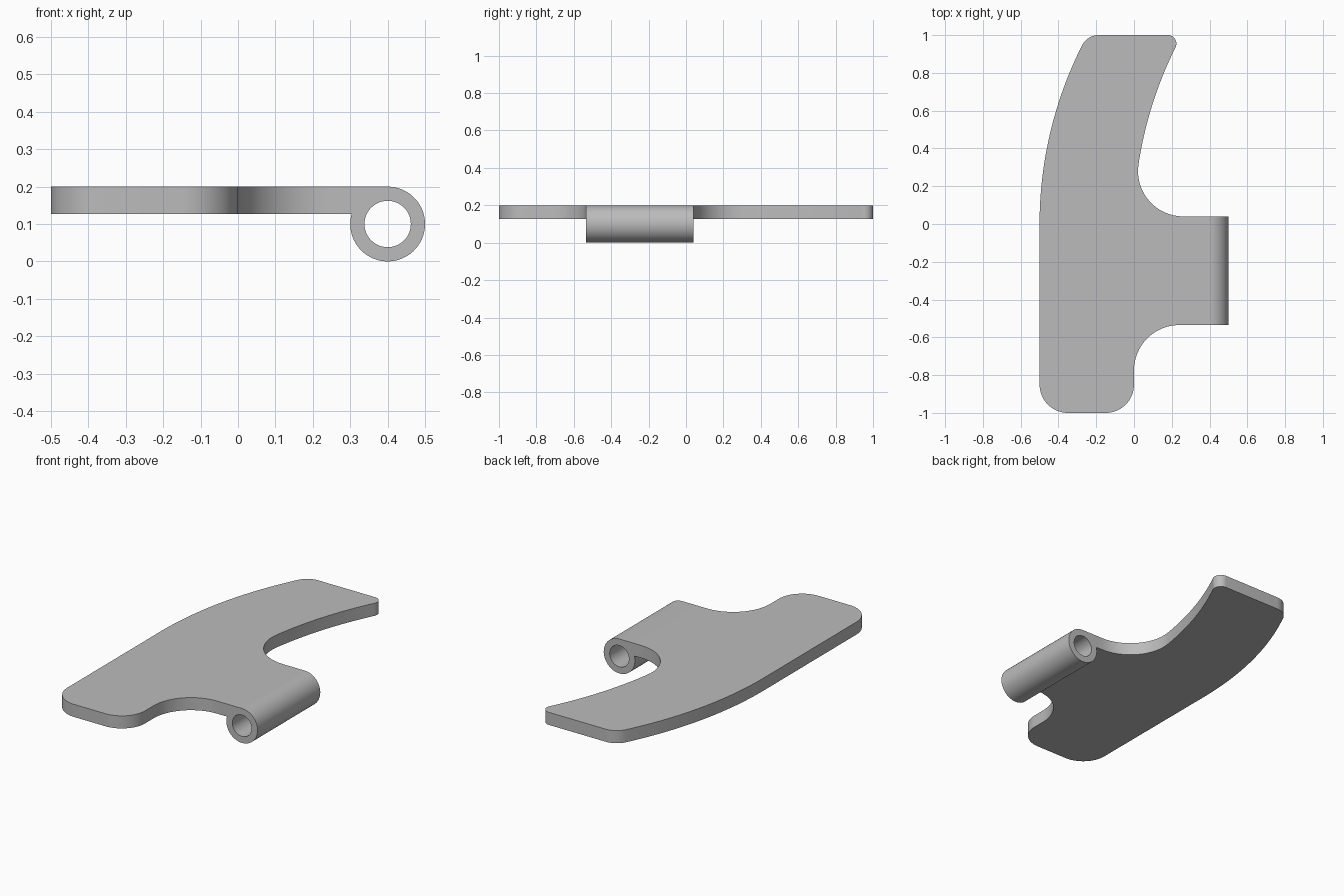
import bpy, bmesh
from math import sin, cos, radians, degrees, atan2, sqrt, pi
from mathutils import Vector

cube = bpy.data.objects.get("Cube")
if cube:
    bpy.data.objects.remove(cube, do_unlink=True)

TOP, UNDER = 0.2, 0.127            # plate heights
FRONT, BACK = -0.535, 0.04         # knuckle ends
PIN_X, PIN_Z, OUTER, HOLE = 0.4, 0.1, 0.1, 0.062
JOIN_X = PIN_X - sqrt(OUTER**2 - (UNDER - PIN_Z)**2)   # where plate meets knuckle

steel = bpy.data.materials.new("plain grey")
steel.use_nodes = True
grey = (0.5, 0.5, 0.5, 1)
steel.diffuse_color = grey
steel.node_tree.nodes["Principled BSDF"].inputs["Base Color"].default_value = grey


def arc(cx, cy, r, start, end, n=16):
    """Points along an arc, angles in degrees."""
    angles = [radians(start + (end - start) * i / n) for i in range(n + 1)]
    return [(cx + r * cos(a), cy + r * sin(a)) for a in angles]


def prism(name, loops, place, direction):
    """Extrude an outline, with optional holes, leaving the joint side open."""
    bm = bmesh.new()
    edges = []
    for loop in loops:
        verts = [bm.verts.new(place(*p)) for p in loop]
        if len(loops) == 1:
            bm.faces.new(verts)
        else:
            edges += [bm.edges.new((v, verts[i - 1])) for i, v in enumerate(verts)]
    if edges:
        bmesh.ops.triangle_fill(bm, edges=edges, use_beauty=True)
    ext = bmesh.ops.extrude_face_region(bm, geom=bm.faces[:], use_keep_orig=True)
    moved = [g for g in ext["geom"] if isinstance(g, bmesh.types.BMVert)]
    bmesh.ops.translate(bm, verts=moved, vec=Vector(direction))
    bmesh.ops.recalc_face_normals(bm, faces=bm.faces[:])
    joint = [f for f in bm.faces if all(abs(v.co.x - JOIN_X) < 1e-5 for v in f.verts)]
    bmesh.ops.delete(bm, geom=joint, context='FACES_ONLY')
    mesh = bpy.data.meshes.new(name)
    bm.to_mesh(mesh)
    bm.free()
    mesh.materials.append(steel)
    obj = bpy.data.objects.new(name, mesh)
    bpy.context.collection.objects.link(obj)
    bpy.ops.object.select_all(action='DESELECT')
    obj.select_set(True)
    bpy.context.view_layer.objects.active = obj
    bpy.ops.object.shade_smooth_by_angle(angle=radians(30))


# Two long sweeping edges of equal radius; small corners are tangent to them
SWEEP = 2.1
INNER_X, OUTER_X = SWEEP, SWEEP - 0.5


def tangent(centre_x, y, distance):
    """Centre x of a tangent corner and the angle of its contact point."""
    dx = sqrt(distance**2 - y**2)
    return centre_x - dx, 180 - degrees(atan2(y, dx))


fil, tip, shoulder = 0.24, 0.045, 0.1
fil_x, fil_a = tangent(INNER_X, BACK + fil, SWEEP - fil)
tip_x, tip_a = tangent(INNER_X, 1 - tip, SWEEP + tip)
sh_x, sh_a = tangent(OUTER_X, 1 - shoulder, SWEEP - shoulder)

outline = (
    arc(-0.35, -0.85, 0.15, 180, 270)                      # front corners
    + arc(-0.15, -0.85, 0.15, 270, 360)
    + arc(fil, FRONT - fil, fil, 180, 90)                  # front fillet
    + [(JOIN_X, FRONT), (JOIN_X, BACK)]
    + arc(fil_x, BACK + fil, fil, 270, fil_a)              # back fillet
    + arc(INNER_X, 0, SWEEP, fil_a, tip_a, 24)[1:]         # inner sweep
    + arc(tip_x, 1 - tip, tip, tip_a - 180, 90)[1:]        # tip corners
    + arc(sh_x, 1 - shoulder, shoulder, 90, sh_a)
    + arc(OUTER_X, 0, SWEEP, sh_a, 180, 32)[1:]            # outer sweep
)
prism("plate", [outline], lambda x, y: (x, y, UNDER), (0, 0, TOP - UNDER))

# Rolled knuckle with a through hole, flat on top where it joins the plate
join_a = 180 - degrees(atan2(UNDER - PIN_Z, PIN_X - JOIN_X))
roll = [(JOIN_X, TOP)] + arc(PIN_X, PIN_Z, OUTER, 90, join_a - 360, 48)
hole = arc(PIN_X, PIN_Z, HOLE, 0, 360, 48)[:-1]
prism("knuckle", [roll, hole], lambda x, z: (x, FRONT, z), (0, BACK - FRONT, 0))
